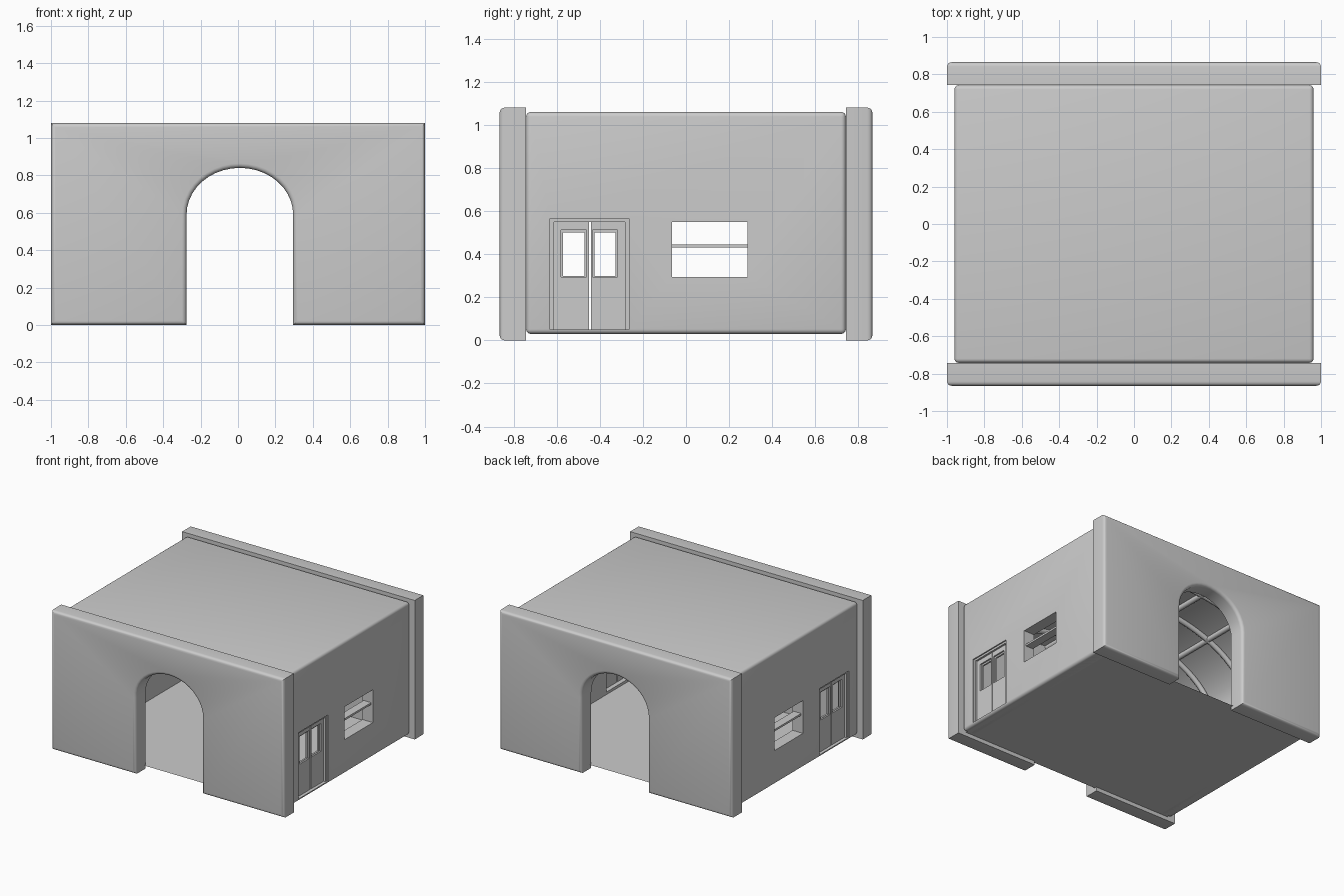
import bpy, bmesh, math
from mathutils import Vector

if "Cube" in bpy.data.objects:
    bpy.data.objects.remove(bpy.data.objects["Cube"])


def finish(name, bm, angle=35):
    bmesh.ops.recalc_face_normals(bm, faces=bm.faces)
    me = bpy.data.meshes.new(name)
    bm.to_mesh(me)
    bm.free()
    for p in me.polygons:
        p.use_smooth = True
    me.set_sharp_from_angle(angle=math.radians(angle))
    ob = bpy.data.objects.new(name, me)
    bpy.context.scene.collection.objects.link(ob)
    return ob


def add_box(bm, x0, x1, y0, y1, z0, z1):
    vs = bmesh.ops.create_cube(bm, size=1)['verts']
    for v in vs:
        v.co = Vector((x1 if v.co.x > 0 else x0,
                       y1 if v.co.y > 0 else y0,
                       z1 if v.co.z > 0 else z0))


def add_prism(bm, pts, y0, y1):
    """Extrude an xz outline from y0 to y1; returns the edges of the y0 face."""
    face = bm.faces.new([bm.verts.new((x, y0, z)) for x, z in pts])
    edges = list(face.edges)
    ext = bmesh.ops.extrude_face_region(bm, geom=[face], use_keep_orig=True)['geom']
    for v in ext:
        if isinstance(v, bmesh.types.BMVert):
            v.co.y = y1
    return edges


def arc(cx, cz, rx, rz, n, a0=0, a1=180):
    return [(cx + rx * math.cos(math.radians(a0 + (a1 - a0) * i / n)),
             cz + rz * math.sin(math.radians(a0 + (a1 - a0) * i / n))) for i in range(n + 1)]


def cut(ob, cutter):
    mod = ob.modifiers.new("cut", 'BOOLEAN')
    mod.operation = 'DIFFERENCE'
    mod.solver = 'EXACT'
    mod.object = cutter
    cutter.hide_render = True
    dg = bpy.context.evaluated_depsgraph_get()
    me = bpy.data.meshes.new_from_object(ob.evaluated_get(dg))
    ob.modifiers.clear()
    ob.data = me
    bpy.data.objects.remove(cutter)


# End walls with arched openings, rounded on the outer face
for name, s in (("front_wall", -1), ("back_wall", 1)):
    bm = bmesh.new()
    outline = [(-1, 0), (-1, 1.08), (1, 1.08), (1, 0), (0.295, 0)]
    outline += arc(0.01, 0.59, 0.285, 0.25, 20) + [(-0.275, 0)]
    edges = add_prism(bm, outline, s * 0.865, s * 0.742)
    bmesh.ops.bevel(bm, geom=edges, offset=0.024, segments=4, profile=0.5, affect='EDGES')
    finish(name, bm)

# Main hall shell: rounded block hollowed by a barrel vault
X, Y = 0.96, 0.742
bm = bmesh.new()
add_box(bm, -X, X, -Y, Y, 0.03, 1.06)
bmesh.ops.bevel(bm, geom=bm.edges[:], offset=0.022, segments=4, profile=0.5, affect='EDGES')
hall = finish("hall_shell", bm)

IN, SPRING, RISE = 0.87, 0.58, 0.44
bm = bmesh.new()
add_prism(bm, [(IN, -1)] + arc(0, SPRING, IN, RISE, 32) + [(-IN, -1)], -2, 2)
cut(hall, finish("vault_cutter", bm))

WIN = (-0.065, 0.285, 0.295, 0.55)
DOOR = (-0.63, -0.265, 0.05, 0.565)
for y0, y1, z0, z1 in (WIN, DOOR):
    bm = bmesh.new()
    add_box(bm, -2, 2, y0, y1, z0, z1)
    cut(hall, finish("opening_cutter", bm))
for p in hall.data.polygons:
    p.use_smooth = True
hall.data.set_sharp_from_angle(angle=math.radians(35))

# Floor sheet
bm = bmesh.new()
bm.faces.new([bm.verts.new((x, y, 0.03)) for x, y in
              ((-0.93, -0.76), (0.93, -0.76), (0.93, 0.76), (-0.93, 0.76))])
finish("floor", bm)


def ring(bm, s, xa, xb, outer, inner):
    """Rectangular frame on side s between an outer and inner (y0, y1, z0, z1)."""
    x0, x1 = sorted((s * xa, s * xb))
    a, b, c, d = outer
    e, f, g, h = inner
    add_box(bm, x0, x1, a, e, c, d)
    add_box(bm, x0, x1, f, b, c, d)
    if h < d:
        add_box(bm, x0, x1, e, f, h, d)
    if g > c:
        add_box(bm, x0, x1, e, f, c, g)


for side, s in (("right", 1), ("left", -1)):
    # Window bar
    bm = bmesh.new()
    add_box(bm, *sorted((s * 0.88, s * 0.945)), WIN[0], WIN[1], 0.431, 0.446)
    finish(side + "_window_bar", bm)

    # Door frame
    bm = bmesh.new()
    ring(bm, s, 0.88, 0.95, DOOR, (-0.612, -0.283, 0.05, 0.55))
    finish(side + "_door_frame", bm)

    # Two door leaves with stepped glazing openings
    for i, (y0, y1, p0, p1) in enumerate(((-0.612, -0.449, -0.57, -0.472),
                                          (-0.442, -0.283, -0.424, -0.328))):
        bm = bmesh.new()
        ring(bm, s, 0.905, 0.935, (y0, y1, 0.05, 0.55),
             (p0 - 0.01, p1 + 0.01, 0.295, 0.512))
        ring(bm, s, 0.91, 0.923, (p0 - 0.01, p1 + 0.01, 0.295, 0.512),
             (p0, p1, 0.298, 0.5))
        finish(f"{side}_door_leaf_{i + 1}", bm)


def tube(name, pts, r):
    cu = bpy.data.curves.new(name, 'CURVE')
    cu.dimensions = '3D'
    cu.bevel_depth = r
    cu.bevel_resolution = 3
    cu.use_fill_caps = True
    sp = cu.splines.new('POLY')
    sp.points.add(len(pts) - 1)
    for p, co in zip(sp.points, pts):
        p.co = (*co, 1)
    sp.use_smooth = True
    ob = bpy.data.objects.new(name, cu)
    bpy.context.scene.collection.objects.link(ob)


# Vault ribs and lengthwise roof bars
for i, y in enumerate((-0.53, -0.18, 0.18, 0.53)):
    pts = [(x, y, z) for x, z in arc(0, SPRING, IN - 0.01, RISE - 0.01, 28, 6, 174)]
    tube(f"vault_rib_{i + 1}", pts, 0.02)
for i, x in enumerate((-0.53, -0.18, 0.18, 0.53)):
    z = SPRING + (RISE - 0.01) * math.sqrt(1 - (x / (IN - 0.01)) ** 2)
    tube(f"roof_bar_{i + 1}", [(x, -0.745, z), (x, 0.745, z)], 0.02)
